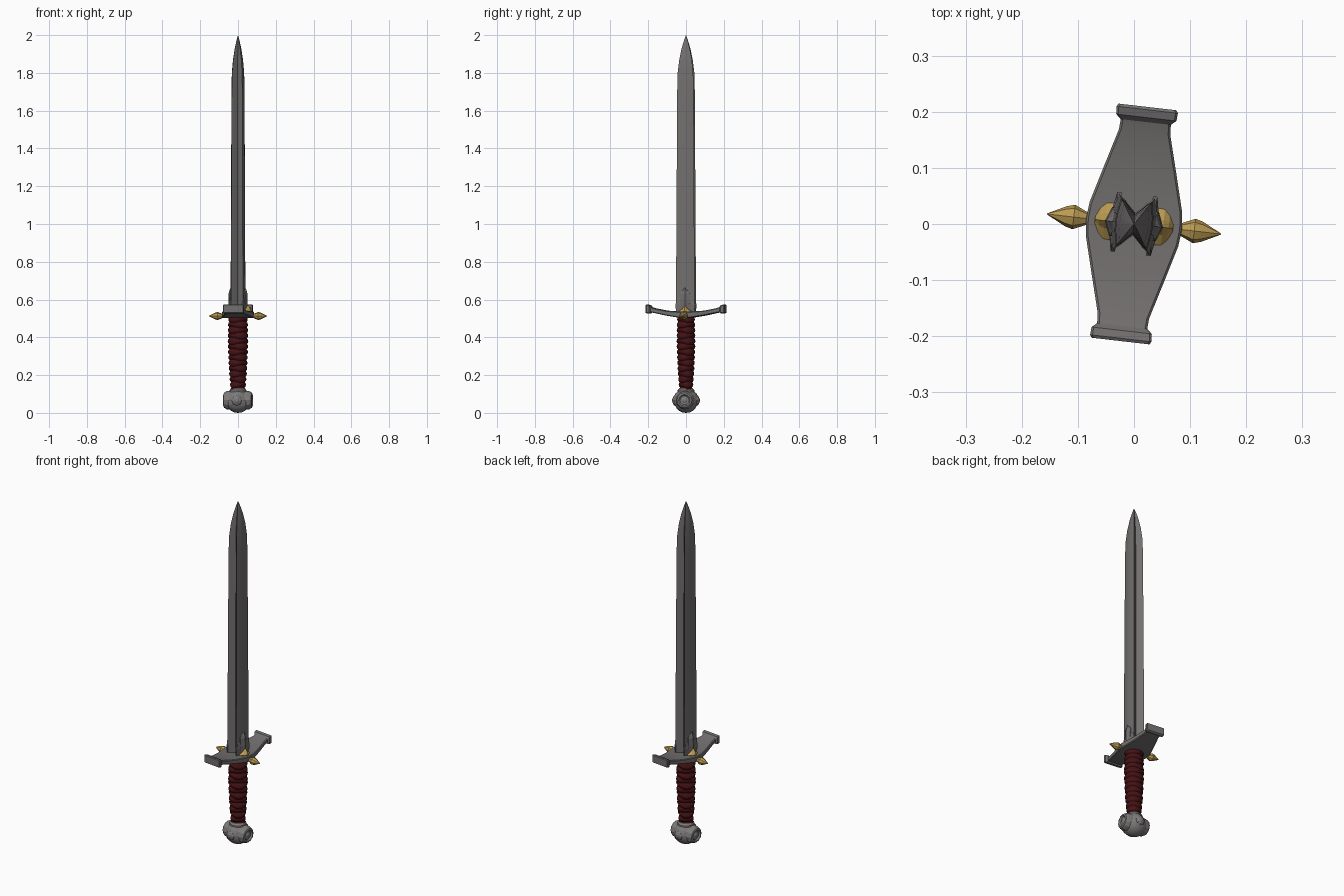
import bpy, bmesh, math
from mathutils import Vector

if "Cube" in bpy.data.objects:
    bpy.data.objects.remove(bpy.data.objects["Cube"])

TURN = math.radians(-6.6)   # the whole sword is turned slightly about z


def material(name, r, g, b):
    m = bpy.data.materials.new(name)
    m.diffuse_color = (r, g, b, 1)
    m.use_nodes = True
    m.node_tree.nodes["Principled BSDF"].inputs["Base Color"].default_value = m.diffuse_color
    return m


STEEL = material("steel grey", 0.17, 0.158, 0.158)
PALE = material("pale steel", 0.21, 0.197, 0.197)
GOLD = material("gold", 0.50, 0.33, 0.085)
RED = material("dark red leather", 0.06, 0.006, 0.007)


def loft(name, sections, mat, smooth=None):
    """Skin a list of equal-length closed sections and cap both ends."""
    bm = bmesh.new()
    rings = [[bm.verts.new(p) for p in s] for s in sections]
    n = len(rings[0])
    for a, b in zip(rings, rings[1:]):
        for i in range(n):
            j = (i + 1) % n
            bm.faces.new((a[i], a[j], b[j], b[i]))
    bm.faces.new(rings[0][::-1])
    bm.faces.new(rings[-1])
    bmesh.ops.remove_doubles(bm, verts=bm.verts, dist=1e-5)
    bmesh.ops.recalc_face_normals(bm, faces=bm.faces)
    me = bpy.data.meshes.new(name)
    bm.to_mesh(me)
    bm.free()
    me.materials.append(mat)
    ob = bpy.data.objects.new(name, me)
    bpy.context.collection.objects.link(ob)
    ob.rotation_euler.z = TURN
    if smooth:
        bpy.ops.object.select_all(action='DESELECT')
        ob.select_set(True)
        bpy.context.view_layer.objects.active = ob
        bpy.ops.object.shade_smooth_by_angle(angle=math.radians(smooth))
    return ob


def x_spin(name, profile, mat, sides, z, side, smooth=None):
    """Turned part lying along x, profile = (x, radius)."""
    secs = []
    for x, r in profile:
        secs.append([(side * x, r * math.cos(2 * math.pi * k / sides),
                      z + r * math.sin(2 * math.pi * k / sides)) for k in range(sides)])
    return loft(name, secs, mat, smooth)


# Blade: deep central groove on both narrow faces, shallow ridge on the broad ones
QUARTER = [(0.035, 0.0), (0.034, 0.016), (0.029, 0.045), (0.018, 0.036), (0.0, 0.018)]
half = QUARTER + [(-x, y) for x, y in QUARTER[-2:0:-1]]
outline = half + [(-x, -y) for x, y in half]
blade_levels = [(0.52, 1.12), (0.70, 1.09), (1.2, 1.03), (1.70, 0.97), (1.80, 0.92),
                (1.87, 0.74), (1.93, 0.48), (1.975, 0.20), (2.0, 0.004)]
loft("blade", [[(x * s, y * s, z) for x, y in outline] for z, s in blade_levels], STEEL, 25)

# Crossguard: broad at the middle, curving up to flared end blocks
# (y, half width, bottom z, top z)
guard_half = [(0.0, 0.086, 0.503, 0.536), (0.03, 0.083, 0.504, 0.536),
              (0.10, 0.064, 0.515, 0.541), (0.165, 0.046, 0.529, 0.554),
              (0.183, 0.045, 0.532, 0.560), (0.191, 0.054, 0.526, 0.570),
              (0.205, 0.055, 0.527, 0.574), (0.210, 0.052, 0.531, 0.571)]
guard_all = [(-y, w, a, b) for y, w, a, b in guard_half[:0:-1]] + guard_half
secs = []
for y, w, lo, hi in guard_all:
    c = 0.004
    secs.append([(-w, y, lo + c), (-w + c, y, lo), (w - c, y, lo), (w, y, lo + c),
                 (w, y, hi - c), (w - c, y, hi), (-w + c, y, hi), (-w, y, hi - c)])
loft("crossguard", secs, STEEL, 25)

for s, label in ((1, "right"), (-1, "left")):
    # Gold spike on the side of the guard
    x_spin(label + "_spike", [(0.072, 0.010), (0.086, 0.012), (0.108, 0.022),
                              (0.122, 0.018), (0.156, 0.001)], GOLD, 8, 0.513, s, 30)
    # Gold rosette at the foot of the blade
    rosette = []
    for x, r in ((0.03, 0.034), (0.052, 0.032), (0.062, 0.022), (0.070, 0.006)):
        rosette.append([(s * x, r * (1 if k % 2 == 0 else 0.6) * math.cos(math.pi * k / 4),
                         0.538 + r * (1 if k % 2 == 0 else 0.6) * math.sin(math.pi * k / 4))
                        for k in range(8)])
    loft(label + "_rosette", rosette, GOLD)
    # Leaf-shaped langets: one wide low leaf and one tall narrow leaf
    for nm, levels in (
        ("low_leaf", [(0.53, 0.048, 0.044), (0.575, 0.053, 0.046), (0.60, 0.040, 0.045),
                      (0.625, 0.012, 0.040)]),
        ("tall_leaf", [(0.53, 0.020, 0.050), (0.59, 0.026, 0.052), (0.63, 0.026, 0.050),
                       (0.645, 0.018, 0.047), (0.668, 0.002, 0.038)])):
        secs = []
        for z, w, x in levels:
            secs.append([(s * 0.028, -w, z), (s * (x - 0.010), -w, z), (s * x, 0, z),
                         (s * (x - 0.010), w, z), (s * 0.028, w, z)])
        loft(label + "_" + nm, secs, STEEL)

# Grip: leather wrap with slanted, bulging turns
def grip_radius(z):
    pts = [(0.10, 0.034), (0.15, 0.037), (0.22, 0.043), (0.36, 0.049), (0.46, 0.048),
           (0.53, 0.044)]
    for (z0, r0), (z1, r1) in zip(pts, pts[1:]):
        if z <= z1:
            return r0 + (r1 - r0) * (z - z0) / (z1 - z0)
    return pts[-1][1]


TURNS, SIDES = 14, 16
secs = []
for i in range(TURNS * 4 + 1):
    z = 0.105 + 0.405 * i / (TURNS * 4)
    bulge = (-0.004, 0.002, 0.004, 0.002)[i % 4]
    r = grip_radius(z) + bulge
    ring = []
    for k in range(SIDES):
        a = 2 * math.pi * k / SIDES
        # alternate turns slant opposite ways, like crossed cord
        tilt = 0.005 * math.sin(2 * a + (math.pi if (i // 4) % 2 else 0))
        ring.append((r * 1.04 * math.cos(a), r * 0.95 * math.sin(a), z + tilt))
    secs.append(ring)
loft("grip", secs, RED, 40)

# Pommel: lumpy ball with a raised collar
SEG = 16
secs = []
for i in range(11):
    t = math.pi * i / 10
    ring = []
    for k in range(SEG):
        a = 2 * math.pi * k / SEG
        lump = 1 + 0.06 * math.sin(t) * math.cos(4 * a) * math.cos(3 * t)
        r = 0.066 * max(math.sin(t), 0.002) * lump
        ring.append((r * math.cos(a), r * math.sin(a), 0.065 - 0.065 * math.cos(t)))
    secs.append(ring)
loft("pommel", secs, PALE, 25)
loft("pommel_collar", [[(r * math.cos(math.pi * k / 6), r * math.sin(math.pi * k / 6), z)
                        for k in range(12)]
                       for z, r in ((0.105, 0.046), (0.120, 0.045), (0.130, 0.036))], PALE, 30)

# Round bosses on both broad sides of the pommel, and studs on the narrow ones
for s, label in ((1, "right"), (-1, "left")):
    x_spin(label + "_pommel_boss", [(0.035, 0.050), (0.060, 0.048), (0.074, 0.040),
                                    (0.077, 0.031), (0.069, 0.024), (0.069, 0.016),
                                    (0.074, 0.008), (0.075, 0.001)], PALE, 12, 0.067, s, 25)
for s, label in ((1, "back"), (-1, "front")):
    secs = []
    for y, r in ((0.05, 0.034), (0.065, 0.024), (0.073, 0.008)):
        secs.append([(r * math.cos(math.pi * k / 4), s * y, 0.066 + r * math.sin(math.pi * k / 4))
                     for k in range(8)])
    loft(label + "_pommel_stud", secs, PALE)
